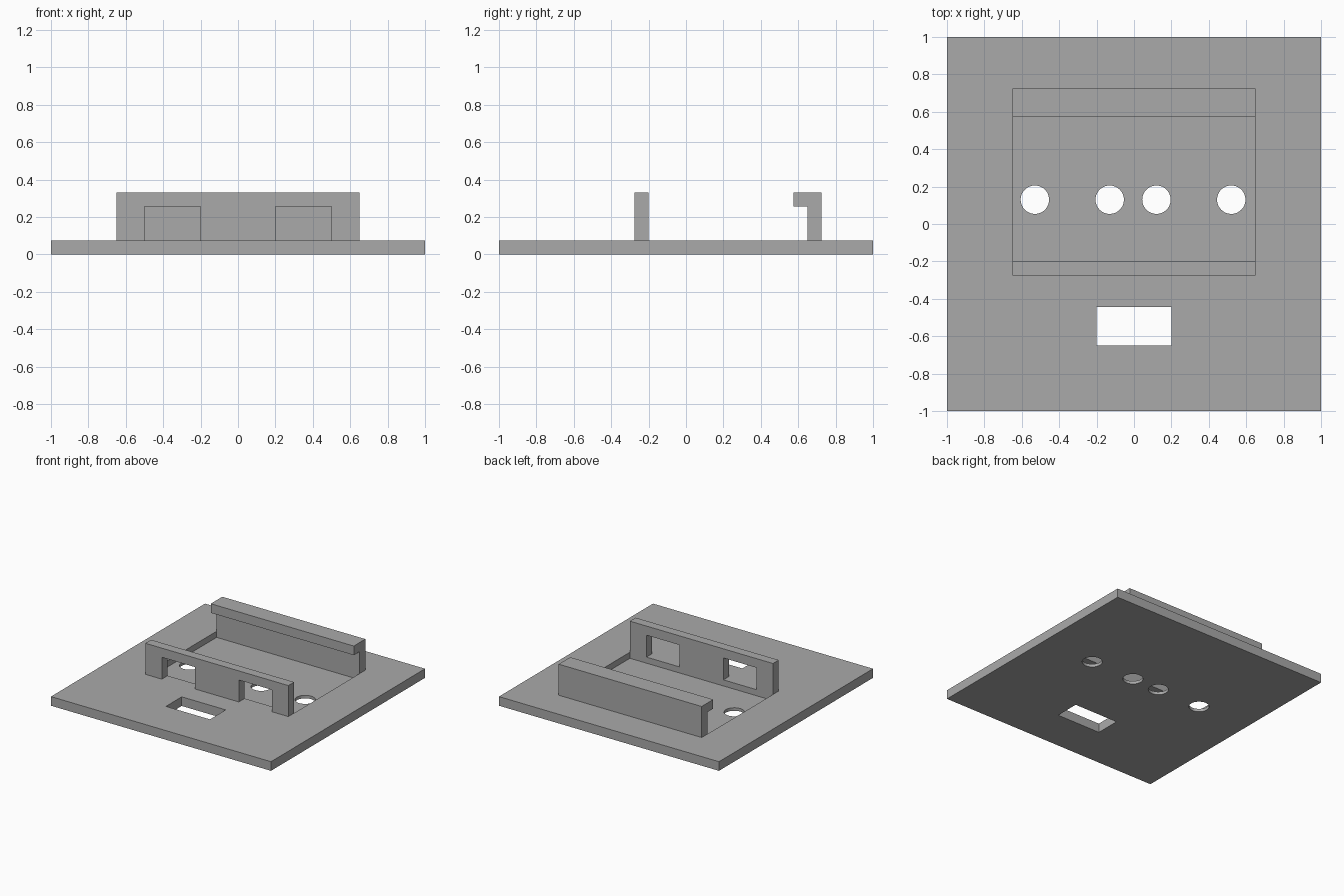
import bpy
import bmesh
from mathutils import Vector

cube = bpy.data.objects.get("Cube")
if cube:
    bpy.data.objects.remove(cube, do_unlink=True)

grey = bpy.data.materials.new("plain_grey")
grey.use_nodes = True
grey.diffuse_color = (0.4, 0.4, 0.4, 1)
grey.node_tree.nodes["Principled BSDF"].inputs["Base Color"].default_value = (0.4, 0.4, 0.4, 1)


def finish(name, bm):
    bmesh.ops.recalc_face_normals(bm, faces=bm.faces)
    mesh = bpy.data.meshes.new(name)
    bm.to_mesh(mesh)
    bm.free()
    mesh.materials.append(grey)
    obj = bpy.data.objects.new(name, mesh)
    bpy.context.collection.objects.link(obj)
    return obj


def prism(name, outline, depth):
    """Extrude a closed outline of 3D points along the depth vector."""
    bm = bmesh.new()
    face = bm.faces.new([bm.verts.new(p) for p in outline])
    made = bmesh.ops.extrude_face_region(bm, geom=[face])["geom"]
    verts = [g for g in made if isinstance(g, bmesh.types.BMVert)]
    bmesh.ops.translate(bm, verts=verts, vec=Vector(depth))
    return finish(name, bm)


def box(name, x0, x1, y0, y1, z0, z1):
    outline = [(x0, y0, z0), (x1, y0, z0), (x1, y1, z0), (x0, y1, z0)]
    return prism(name, outline, (0, 0, z1 - z0))


def cut(target, cutter):
    cutter.hide_render = True
    cutter.hide_viewport = True
    mod = target.modifiers.new(cutter.name, "BOOLEAN")
    mod.operation = "DIFFERENCE"
    mod.solver = "EXACT"
    mod.object = cutter


TOP, FLOOR, RIM = 0.075, 0.025, 0.33
HALF = 0.65

# Base plate with a shallow tray, a rectangular slot and four round holes
plate = box("base_plate", -1, 1, -1, 1, 0, TOP)
cutters = [
    box("tray_cutter", -HALF, HALF, -0.2, 0.65, FLOOR, 0.2),
    box("slot_cutter", -0.2, 0.2, -0.65, -0.445, -0.1, 0.2),
]
for i, x in enumerate((-0.53, -0.13, 0.12, 0.52)):
    bm = bmesh.new()
    bmesh.ops.create_cone(bm, cap_ends=True, segments=48, radius1=0.076, radius2=0.076, depth=0.4)
    bmesh.ops.translate(bm, verts=bm.verts, vec=(x, 0.13, 0))
    cutters.append(finish(f"hole_cutter_{i + 1}", bm))
for c in cutters:
    cut(plate, c)

# Front wall with two openings, drawn as one half and mirrored
half = [(0.2, TOP), (0.2, 0.255), (0.5, 0.255), (0.5, TOP), (HALF, TOP), (HALF, RIM)]
outline = half + [(-x, z) for x, z in reversed(half)]
prism("front_wall", [(x, -0.275, z) for x, z in outline], (0, 0.075, 0))

# Back wall with an overhanging lip towards the front
hook = [(0.725, TOP), (0.725, RIM), (0.575, RIM), (0.575, 0.255), (0.65, 0.255), (0.65, TOP)]
prism("back_wall_with_lip", [(-HALF, y, z) for y, z in hook], (2 * HALF, 0, 0))
